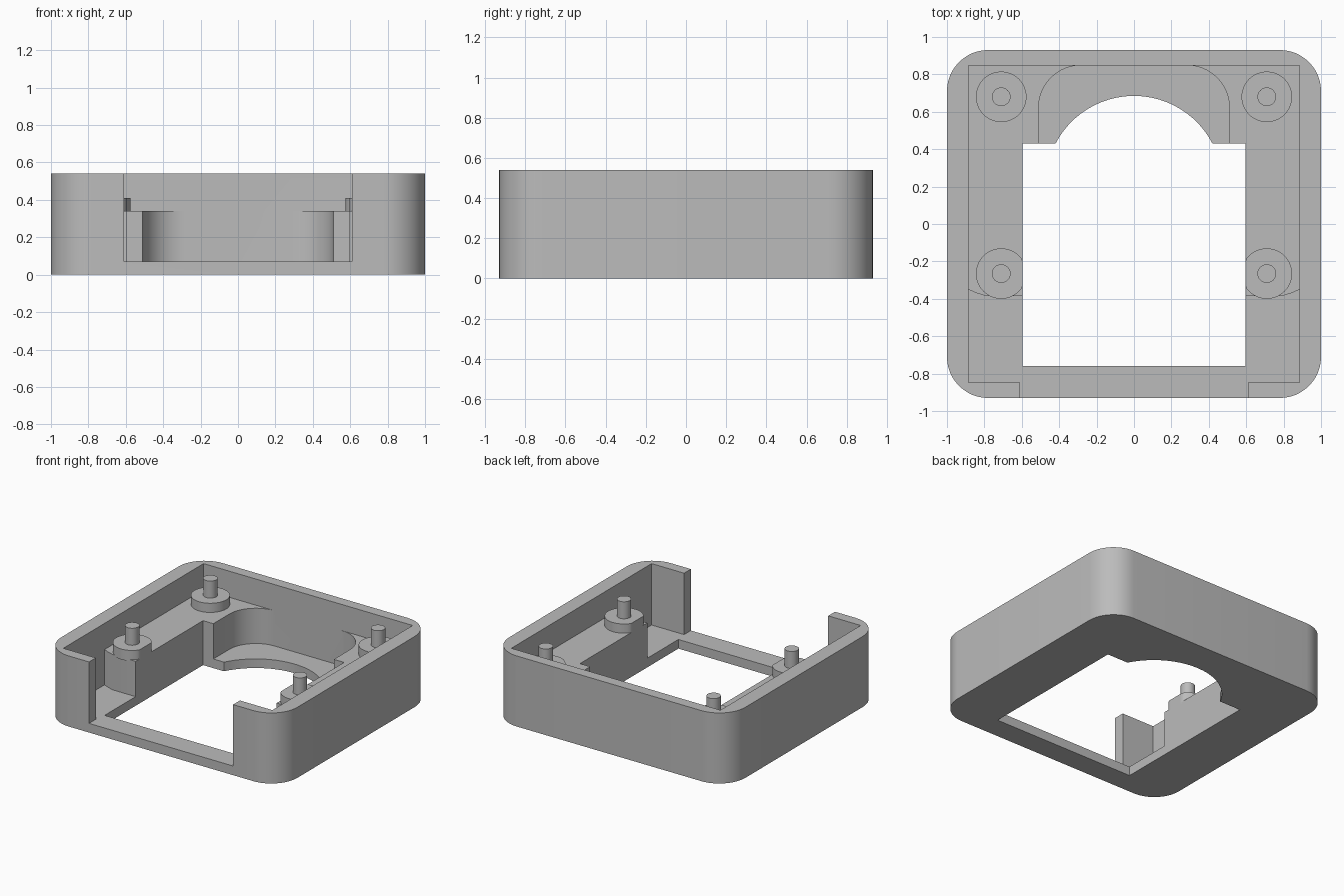
import bpy, bmesh
from math import cos, sin, radians, atan2

if "Cube" in bpy.data.objects:
    bpy.data.objects.remove(bpy.data.objects["Cube"])

grey = bpy.data.materials.new("plain grey")
grey.use_nodes = True
color = (0.5, 0.5, 0.5, 1)
grey.diffuse_color = color
grey.node_tree.nodes["Principled BSDF"].inputs["Base Color"].default_value = color

FLOOR, LEDGE, SEAT, TOP = 0.07, 0.34, 0.41, 0.54
HALF_X, HALF_Y, CORNER = 1.0, 0.93, 0.22
CAV_X, CAV_Y = 0.885, 0.848
INNER_X, STEP_Y = 0.597, 0.43


def arc(cx, cy, r, start, end, n=12):
    angles = [radians(start + (end - start) * i / n) for i in range(n + 1)]
    return [(cx + r * cos(a), cy + r * sin(a)) for a in angles]


def rect(x0, y0, x1, y1):
    return [(x0, y0), (x1, y0), (x1, y1), (x0, y1)]


def mirrored(half):
    """Close a right-hand outline with its mirror image across x = 0."""
    return half + [(-x, y) for x, y in reversed(half)]


def prism(name, outline, z0, z1):
    bm = bmesh.new()
    face = bm.faces.new([bm.verts.new((x, y, z0)) for x, y in outline])
    top = bmesh.ops.extrude_face_region(bm, geom=[face])["geom"]
    bmesh.ops.translate(bm, vec=(0, 0, z1 - z0),
                        verts=[v for v in top if isinstance(v, bmesh.types.BMVert)])
    bmesh.ops.recalc_face_normals(bm, faces=bm.faces)
    mesh = bpy.data.meshes.new(name)
    bm.to_mesh(mesh)
    bm.free()
    mesh.materials.append(grey)
    obj = bpy.data.objects.new(name, mesh)
    bpy.context.collection.objects.link(obj)
    return obj


def activate(obj):
    bpy.ops.object.select_all(action="DESELECT")
    obj.select_set(True)
    bpy.context.view_layer.objects.active = obj


def smooth(obj):
    activate(obj)
    bpy.ops.object.shade_smooth_by_angle(angle=radians(30))


def cut(obj, outline, z0, z1):
    cutter = prism("cutter", outline, z0, z1)
    cutter.hide_render = True
    mod = obj.modifiers.new("cut", "BOOLEAN")
    mod.operation = "DIFFERENCE"
    mod.solver = "EXACT"
    mod.object = cutter
    activate(obj)
    bpy.ops.object.modifier_apply(modifier=mod.name)
    bpy.data.objects.remove(cutter)


# Rounded outer block
cx, cy = HALF_X - CORNER, HALF_Y - CORNER
case = prism("case_body", mirrored(arc(cx, -cy, CORNER, -90, 0)
                                   + arc(cx, cy, CORNER, 0, 90)), 0, TOP)

# Upper cavity, leaving the side ledges
cut(case, rect(-CAV_X, -CAV_Y, CAV_X, CAV_Y), LEDGE, 1)

# Deep cavity: front bay, channel between the ledges, rounded rear pocket
deep = [(CAV_X, -CAV_Y), (CAV_X, -0.35), (0.84, -0.37), (0.79, -0.385),
        (INNER_X, -0.385), (INNER_X, STEP_Y), (0.51, STEP_Y)]
deep += arc(0.285, CAV_Y - 0.225, 0.225, 0, 90)
cut(case, mirrored(deep), FLOOR, 1)

# Front opening
cut(case, rect(-0.61, -1.1, 0.61, -0.8), FLOOR, 1)

# Window through the floor with an arched rear end
arch_y, arch_r = 0.212, 0.473
start = atan2(STEP_Y - arch_y, 0.42) * 180 / 3.14159265
window = [(INNER_X, -0.76), (INNER_X, STEP_Y)] + arc(0, arch_y, arch_r, start, 89)
cut(case, mirrored(window), -0.1, 0.2)
smooth(case)

# Standoffs with locating pins; the front pair is trimmed flush with the channel
for side, sx in (("left", 1), ("right", -1)):
    for end, y in (("rear", 0.68), ("front", -0.265)):
        ring = arc(0.71, y, 0.135, 0, 352.5, 47)
        if end == "front":
            ring = [(max(x, INNER_X), py) for x, py in ring]
        pin = arc(0.71, y, 0.05, 0, 345, 23)
        smooth(prism(f"{end}_{side}_standoff", [(sx * x, py) for x, py in ring],
                     LEDGE - 0.01, SEAT))
        smooth(prism(f"{end}_{side}_pin", [(sx * x, py) for x, py in pin],
                     SEAT - 0.01, TOP))
